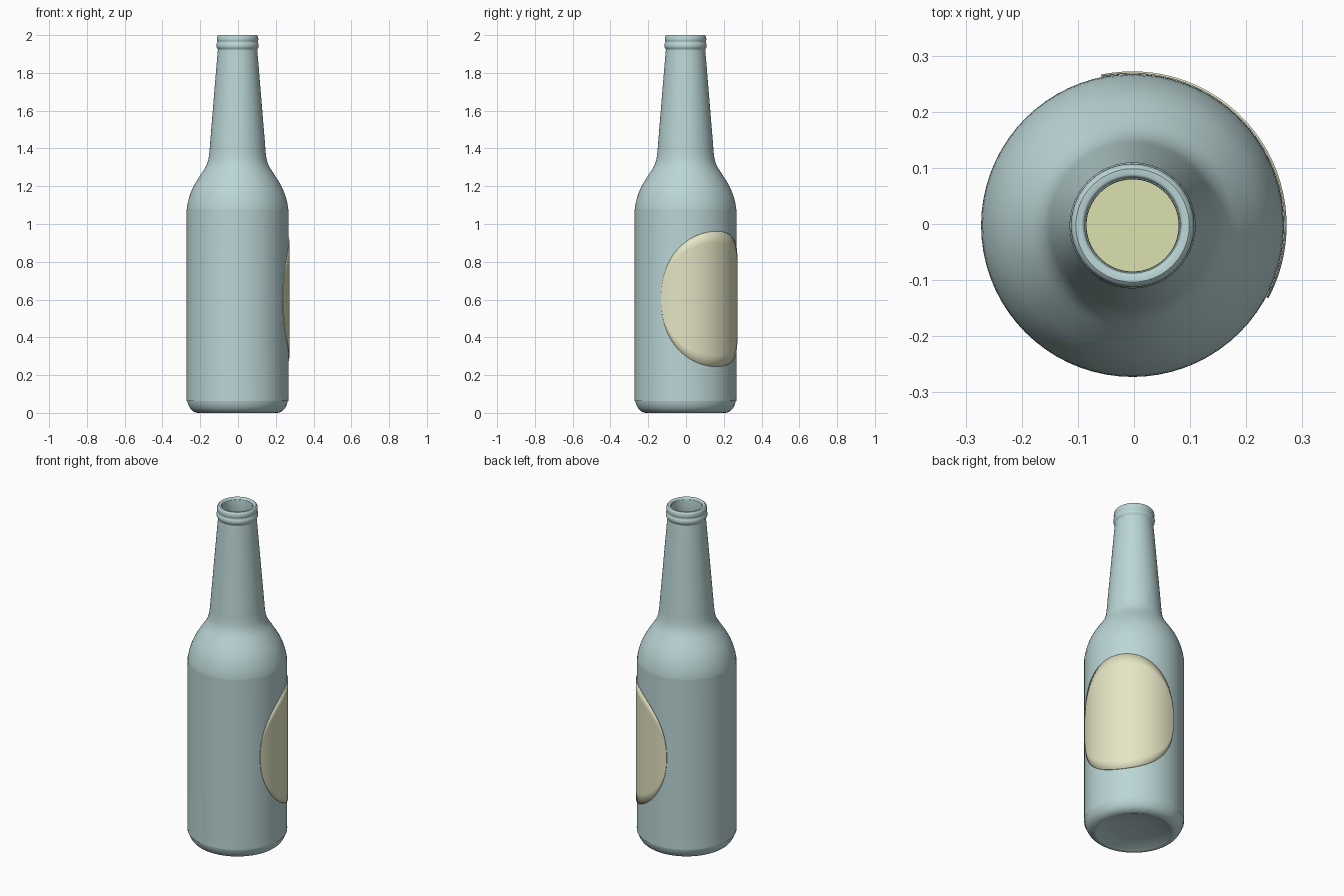
import bpy, bmesh
from math import sin, cos, pi, radians

if "Cube" in bpy.data.objects:
    bpy.data.objects.remove(bpy.data.objects["Cube"])

CX = CY = -0.0025   # bottle axis (label bulge shifts the overall centre)
SEG = 72


def material(name, rgb):
    m = bpy.data.materials.new(name)
    m.diffuse_color = (*rgb, 1)
    m.use_nodes = True
    m.node_tree.nodes["Principled BSDF"].inputs["Base Color"].default_value = m.diffuse_color
    return m


def smooth_profile(pts, steps=3):
    # Catmull-Rom through the (radius, z) points
    p = [pts[0]] + pts + [pts[-1]]
    out = []
    for i in range(1, len(p) - 2):
        a, b, c, d = p[i - 1:i + 3]
        for s in range(steps):
            t = s / steps
            out.append(tuple(0.5 * (2 * b[k] + (c[k] - a[k]) * t
                       + (2 * a[k] - 5 * b[k] + 4 * c[k] - d[k]) * t * t
                       + (3 * b[k] - a[k] - 3 * c[k] + d[k]) * t ** 3) for k in (0, 1)))
    return out + [pts[-1]]


def finish(name, bm, mat, angle=40):
    me = bpy.data.meshes.new(name)
    bm.to_mesh(me)
    bm.free()
    ob = bpy.data.objects.new(name, me)
    bpy.context.collection.objects.link(ob)
    ob.location = (CX, CY, 0)
    me.materials.append(mat)
    bpy.ops.object.select_all(action='DESELECT')
    ob.select_set(True)
    bpy.context.view_layer.objects.active = ob
    bpy.ops.object.shade_smooth_by_angle(angle=radians(angle))
    return ob


def lathe(name, profile, mat):
    bm = bmesh.new()
    rings = []
    for r, z in profile:
        if r < 1e-5:
            rings.append([bm.verts.new((0, 0, z))] * SEG)
        else:
            rings.append([bm.verts.new((r * cos(2 * pi * i / SEG), r * sin(2 * pi * i / SEG), z))
                          for i in range(SEG)])
    for a, b in zip(rings, rings[1:]):
        for i in range(SEG):
            j = (i + 1) % SEG
            bm.faces.new(list(dict.fromkeys((a[i], a[j], b[j], b[i]))))
    bmesh.ops.recalc_face_normals(bm, faces=bm.faces[:])
    return finish(name, bm, mat)


glass = material("glass", (0.50, 0.67, 0.67))
paper = material("paper", (0.78, 0.78, 0.55))
drink = material("drink", (0.72, 0.75, 0.42))

# Bottle: concave base, outer wall, lip, then inner wall down to the inner floor
outer = smooth_profile([
    (0, 0.03), (0.12, 0.022), (0.19, 0.006), (0.213, 0.0), (0.243, 0.015), (0.262, 0.047),
    (0.2695, 0.09), (0.2695, 0.14), (0.2695, 1.0), (0.2695, 1.06), (0.264, 1.11),
    (0.248, 1.165), (0.227, 1.21), (0.196, 1.26), (0.170, 1.30), (0.155, 1.34),
    (0.148, 1.39), (0.145, 1.43), (0.108, 1.88), (0.104, 1.92), (0.111, 1.935),
    (0.112, 1.95), (0.107, 1.963), (0.110, 1.975), (0.108, 1.992), (0.101, 2.0)])
inner = smooth_profile([
    (0.091, 2.0), (0.085, 1.99), (0.085, 1.93), (0.122, 1.43), (0.132, 1.34),
    (0.175, 1.26), (0.225, 1.165), (0.247, 1.06), (0.247, 0.14), (0.2, 0.05), (0, 0.05)])
lathe("bottle", outer + inner, glass)

# Liquid filling the bottle up into the neck
lathe("liquid", [(0, 0.06), (0.19, 0.06), (0.242, 0.15), (0.242, 1.06), (0.22, 1.165),
                 (0.17, 1.26), (0.127, 1.34), (0.117, 1.43), (0.113, 1.5), (0, 1.5)], drink)

# Oval label wrapped round the back right side
bm = bmesh.new()
COLS, ROWS, R = 48, 12, 0.2745
grid = []
for i in range(COLS + 1):
    u = -cos(pi * i / COLS)
    h = 0.358 * max(0, 1 - abs(u) ** 2.1) ** (1 / 2.1)
    a = radians(36.8 + 65 * u)
    grid.append([bm.verts.new((R * cos(a), R * sin(a), 0.603 + h * (2 * j / ROWS - 1)))
                 for j in range(ROWS + 1)])
for a, b in zip(grid, grid[1:]):
    for j in range(ROWS):
        bm.faces.new((a[j], b[j], b[j + 1], a[j + 1]))
bmesh.ops.remove_doubles(bm, verts=bm.verts[:], dist=1e-5)
label = finish("label", bm, paper)
thick = label.modifiers.new("thickness", 'SOLIDIFY')
thick.thickness = 0.004
thick.offset = -1
